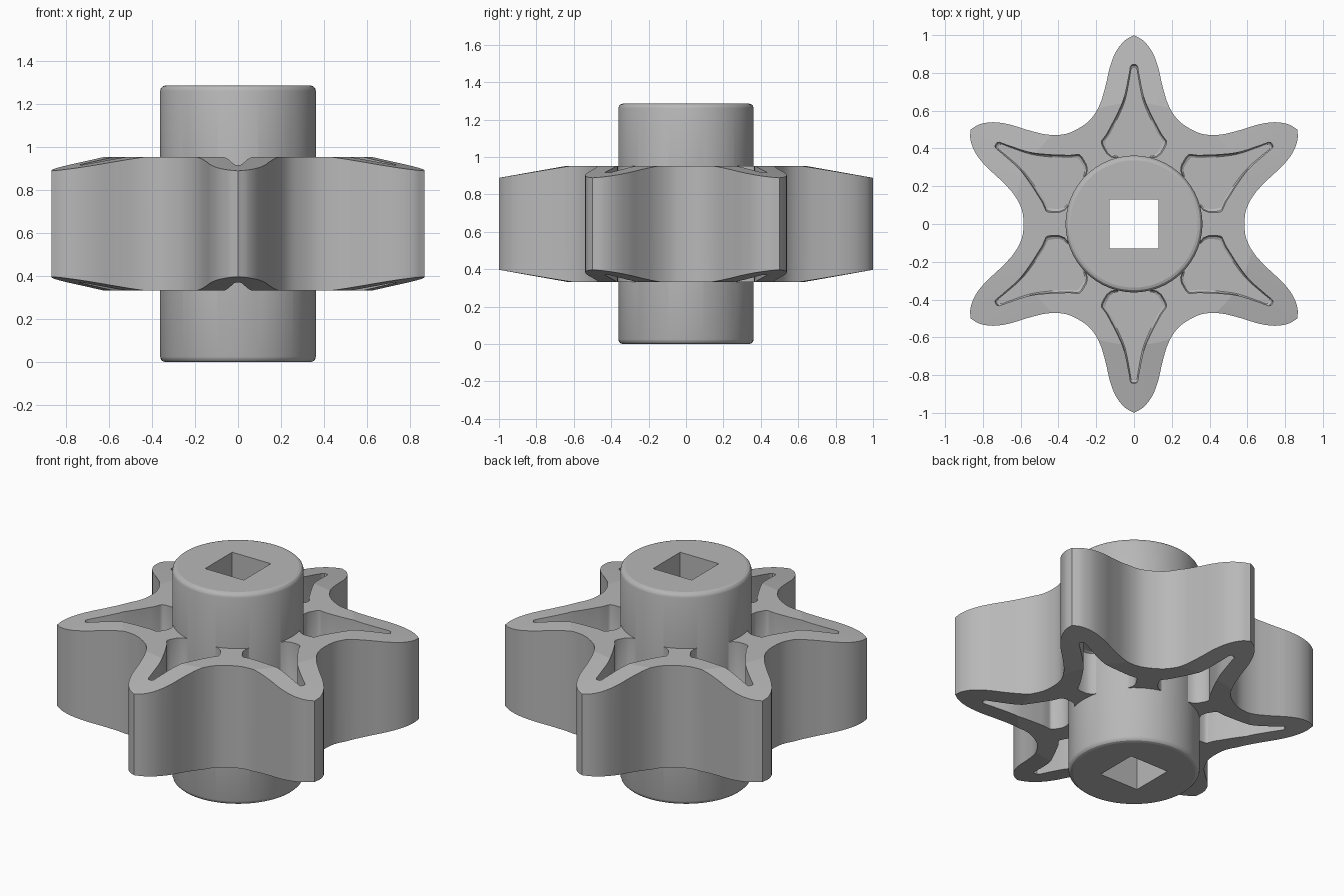
import bpy, bmesh, math
from mathutils import Vector, Matrix

cube = bpy.data.objects.get("Cube")
if cube:
    bpy.data.objects.remove(cube, do_unlink=True)

HEIGHT = 1.285
MID = HEIGHT / 2
HALF = 0.31          # half thickness of the lobed body
WEB = 0.05           # half thickness of the web between the pockets
HUB_R = 0.362

grey = bpy.data.materials.new("plain grey")
grey.use_nodes = True
colour = (0.48, 0.48, 0.48, 1)
grey.diffuse_color = colour
grey.node_tree.nodes["Principled BSDF"].inputs["Base Color"].default_value = colour


def smooth_path(points, steps=6):
    """Catmull-Rom curve through the points, both ends included."""
    p = [Vector(q) for q in points]
    p = [2 * p[0] - p[1]] + p + [2 * p[-1] - p[-2]]
    out = []
    for a, b, c, d in zip(p, p[1:], p[2:], p[3:]):
        for i in range(steps):
            t = i / steps
            out.append(0.5 * (2 * b + (c - a) * t + (2 * a - 5 * b + 4 * c - d) * t * t
                              + (3 * b - a - 3 * c + d) * t ** 3))
    return out + [p[-2]]


def mirror_x(points):
    return [Vector((-q[0], q[1])) for q in points]


def loft(bm, rings):
    """Closed solid through rings of equal length."""
    rows = [[bm.verts.new(v) for v in ring] for ring in rings]
    bm.faces.new(rows[0])
    bm.faces.new(rows[-1])
    for low, high in zip(rows, rows[1:]):
        for i in range(len(low)):
            j = (i + 1) % len(low)
            bm.faces.new((low[i], low[j], high[j], high[i]))


def finish(bm, name):
    bmesh.ops.recalc_face_normals(bm, faces=bm.faces)
    mesh = bpy.data.meshes.new(name)
    bm.to_mesh(mesh)
    bm.free()
    mesh.materials.append(grey)
    obj = bpy.data.objects.new(name, mesh)
    bpy.context.collection.objects.link(obj)
    return obj


def lathe(name, profile, sides=96):
    bm = bmesh.new()
    loft(bm, [[(r * math.cos(math.tau * i / sides), r * math.sin(math.tau * i / sides), z)
               for i in range(sides)] for r, z in profile])
    return finish(bm, name)


def combine(target, tool, operation):
    bpy.context.view_layer.objects.active = target
    mod = target.modifiers.new(operation, "BOOLEAN")
    mod.operation = operation
    mod.solver = "EXACT"
    mod.object = tool
    bpy.ops.object.modifier_apply(modifier=mod.name)
    bpy.data.objects.remove(tool, do_unlink=True)


# Six-lobed body: half a lobe from tip to valley, mirrored about the valley
half_lobe = [(0, 1), (0.05, 0.97), (0.095, 0.913), (0.127, 0.833), (0.149, 0.738),
             (0.18, 0.635), (0.228, 0.556)]
valley_dir = Vector((0.5, math.sqrt(0.75)))
valley = valley_dir * 0.585
other_half = [2 * valley_dir.dot(Vector(q)) * valley_dir - Vector(q) for q in reversed(half_lobe)]
segment = smooth_path(half_lobe + [valley] + other_half)[:-1]
outline = [Matrix.Rotation(-math.tau * k / 6, 2) @ q for k in range(6) for q in segment]
bm = bmesh.new()
loft(bm, [[(q.x, q.y, z) for q in outline] for z in (MID - HALF, MID + HALF)])
rotor = finish(bm, "lobed_rotor")

# Sloping lobe ends
combine(rotor, lathe("slope_cutter", [
    (0.64, MID - HALF), (1.1, MID - HALF + 0.082),
    (1.1, MID + HALF - 0.082), (0.64, MID + HALF)]), "INTERSECT")

# Tapered pockets on both sides, between the ribs
side = smooth_path([(0.019, 0.833), (0.028, 0.78), (0.052, 0.67), (0.09, 0.58), (0.145, 0.475)], 5)
corner = smooth_path([(0.162, 0.453), (0.173, 0.435), (0.167, 0.412)], 3)
foot = [Vector(q) for q in ((0.145, 0.374), (0.122, 0.356), (0.095, 0.35), (0.08, 0.3))]
right = [Vector((0.011, 0.844))] + side + corner + foot
pocket = right + mirror_x(reversed(right))
bm = bmesh.new()
for k in range(6):
    turn = Matrix.Rotation(math.tau * k / 6, 3, "Z")
    for sign in (1, -1):
        rings = []
        for shrink, depth in ((1, WEB), (0.3, WEB + 0.006), (0, WEB + 0.02), (0, HALF + 0.1)):
            rings.append([turn @ Vector((q.x * (1 - 0.12 * shrink),
                                         0.5 + (q.y - 0.5) * (1 - 0.05 * shrink),
                                         MID + sign * depth)) for q in pocket])
        loft(bm, rings)
combine(rotor, finish(bm, "pocket_cutter"), "DIFFERENCE")

# Central hub with rounded rims
rim = [(HUB_R - 0.025, 0), (HUB_R - 0.012, 0.004), (HUB_R - 0.004, 0.012), (HUB_R, 0.025)]
hub_profile = rim + [(r, HEIGHT - z) for r, z in reversed(rim)]
combine(rotor, lathe("hub", hub_profile), "UNION")

# Square bore
bm = bmesh.new()
bmesh.ops.create_cube(bm, size=1, matrix=Matrix.Translation((0, 0, MID))
                      @ Matrix.Diagonal((0.26, 0.26, 2, 1)))
combine(rotor, finish(bm, "bore_cutter"), "DIFFERENCE")

# Smooth walls, flat end faces
bpy.ops.object.select_all(action="DESELECT")
rotor.select_set(True)
bpy.context.view_layer.objects.active = rotor
bpy.ops.object.shade_smooth_by_angle(angle=math.radians(32))
for face in rotor.data.polygons:
    face.material_index = 0
    if abs(face.normal.z) > 0.95:
        face.use_smooth = False
